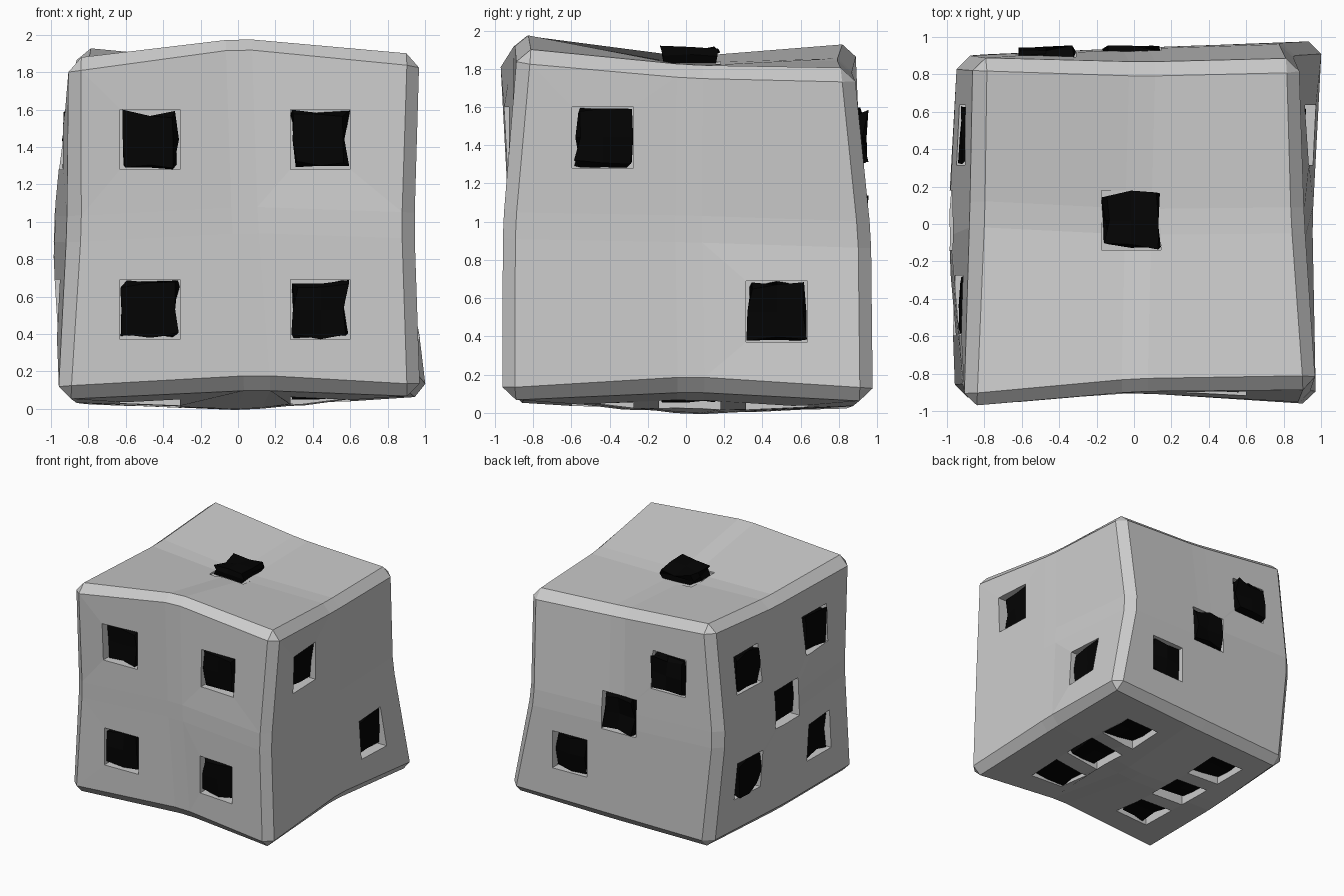
import bpy, bmesh, random
from itertools import product
from mathutils import Vector

if "Cube" in bpy.data.objects:
    bpy.data.objects.remove(bpy.data.objects["Cube"])
random.seed(4)

CENTRE = Vector((-.015, .02, .985))
STEP, HALF = .455, .16      # pip spacing and pip half width

# Sides of the die: letter -> (axis, direction)
SIDES = {"L": (0, -1), "R": (0, 1), "F": (1, -1), "B": (1, 1), "D": (2, -1), "U": (2, 1)}
# The eight uneven corners
CORNERS = {
    "LFU": (-.91, -.98, 1.87), "RFU": (.975, -.88, 1.9),
    "LFD": (-.965, -.93, .05), "RFD": (.975, -.965, .06),
    "LBU": (-.855, .89, 1.94), "RBU": (.885, .88, 1.8),
    "LBD": (-.85, .905, .02), "RBD": (1.02, .98, .06),
}
# How far edge and face midpoints sag or bulge from the average
SAG = {
    "FU": (-.03, .035, .11), "FD": (.1, .05, .055), "LF": (.03, .03, 0),
    "RF": (-.03, -.04, 0), "LU": (.015, .1, -.035), "RU": (-.02, .02, -.03),
    "BU": (.03, -.025, -.02), "RD": (-.04, .02, .06), "LB": (-.1, 0, 0),
    "LD": (-.025, 0, 0), "RB": (-.11, .04, 0), "U": (0, 0, -.07),
    "D": (0, 0, -.09), "L": (-.085, 0, 0), "F": (0, .015, 0), "B": (0, .025, 0),
}


def mean(points):
    points = [Vector(p) for p in points]
    return sum(points, Vector()) / len(points)


def cage_point(code):
    """Corner, edge midpoint (mean of corners) or face centre (mean of edges)."""
    if len(code) == 3:
        return Vector(CORNERS[code])
    if len(code) == 2:
        base = mean(p for c, p in CORNERS.items() if set(code) <= set(c))
    else:
        edges = sorted({"".join(l for l in c if l in (code, other))
                        for c in CORNERS if code in c for other in c if other != code})
        base = mean(cage_point(e) for e in edges)
    return base + Vector(SAG.get(code, (0, 0, 0)))


def new_object(name, bm):
    bmesh.ops.recalc_face_normals(bm, faces=bm.faces)
    mesh = bpy.data.meshes.new(name)
    bm.to_mesh(mesh)
    bm.free()
    ob = bpy.data.objects.new(name, mesh)
    bpy.context.collection.objects.link(ob)
    return ob


def add_box(bm, side, u, v, near, far, wobble=0):
    """Box lying on a die face; a wobbly one is split and gets ragged edges."""
    axis, sign = SIDES[side]
    part = bmesh.new()
    bmesh.ops.create_cube(part, size=2)
    if wobble:
        bmesh.ops.subdivide_edges(part, edges=part.edges, cuts=1, use_grid_fill=True)
    for vert in part.verts:
        c = vert.co.copy()
        depth = near + (far - near) * (c[axis] + 1) / 2
        if c[axis] > -.5:
            depth += random.uniform(-.4, .4) * wobble
        p = [STEP * o + c[i] * (HALF - random.uniform(0, wobble))
             for i, o in zip([i for i in range(3) if i != axis], (u, v))]
        p.insert(axis, sign * depth)
        vert.co = CENTRE + Vector(p)
    bmesh.ops.recalc_face_normals(part, faces=part.faces)
    tmp = bpy.data.meshes.new("tmp")
    part.to_mesh(tmp)
    part.free()
    bm.from_mesh(tmp)
    bpy.data.meshes.remove(tmp)


# Die body: each corner owns one quad on each of its three sides
bm = bmesh.new()
verts = {}


def cage_vert(code):
    if code not in verts:
        verts[code] = bm.verts.new(cage_point(code))
    return verts[code]


for corner in CORNERS:
    for side in corner:
        a, b = [l for l in corner if l != side]
        ring = [corner, corner.replace(a, ""), side, corner.replace(b, "")]
        bm.faces.new([cage_vert(code) for code in ring])
bmesh.ops.recalc_face_normals(bm, faces=bm.faces)
# Chamfer every edge
bmesh.ops.bevel(bm, geom=list(bm.edges), offset=.07, offset_type='OFFSET',
                segments=1, affect='EDGES', profile=.5)
body = new_object("die_body", bm)

# Pip layouts on a 3 x 3 grid
grid = list(product((-1, 0, 1), repeat=2))
one = [(0, 0)]
two = [(u, v) for u, v in grid if u and u == -v]
four = [(u, v) for u, v in grid if u and v]
six = [(u, v) for u, v in grid if u]
PIPS = {"U": ("top", one), "R": ("right", two), "B": ("back", one + two),
        "F": ("front", four), "L": ("left", one + four), "D": ("bottom", six)}

# Square sockets cut into each face
bm = bmesh.new()
for side, (name, spots) in PIPS.items():
    for u, v in spots:
        add_box(bm, side, u, v, .84, 1.15)
cutter = new_object("socket_cutter", bm)
cutter.hide_render = True
mod = body.modifiers.new("sockets", 'BOOLEAN')
mod.operation = 'DIFFERENCE'
mod.solver = 'EXACT'
mod.object = cutter
bpy.context.view_layer.objects.active = body
bpy.ops.object.modifier_apply(modifier=mod.name)
bpy.data.objects.remove(cutter)

# Ragged black pips sitting in the sockets
black = bpy.data.materials.new("black")
black.diffuse_color = (.001, .001, .001, 1)
black.use_nodes = True
black.node_tree.nodes["Principled BSDF"].inputs["Base Color"].default_value = black.diffuse_color
for side, (name, spots) in PIPS.items():
    bm = bmesh.new()
    for u, v in spots:
        add_box(bm, side, u, v, .843, .918, wobble=.045)
    new_object(name + "_pips", bm).data.materials.append(black)
